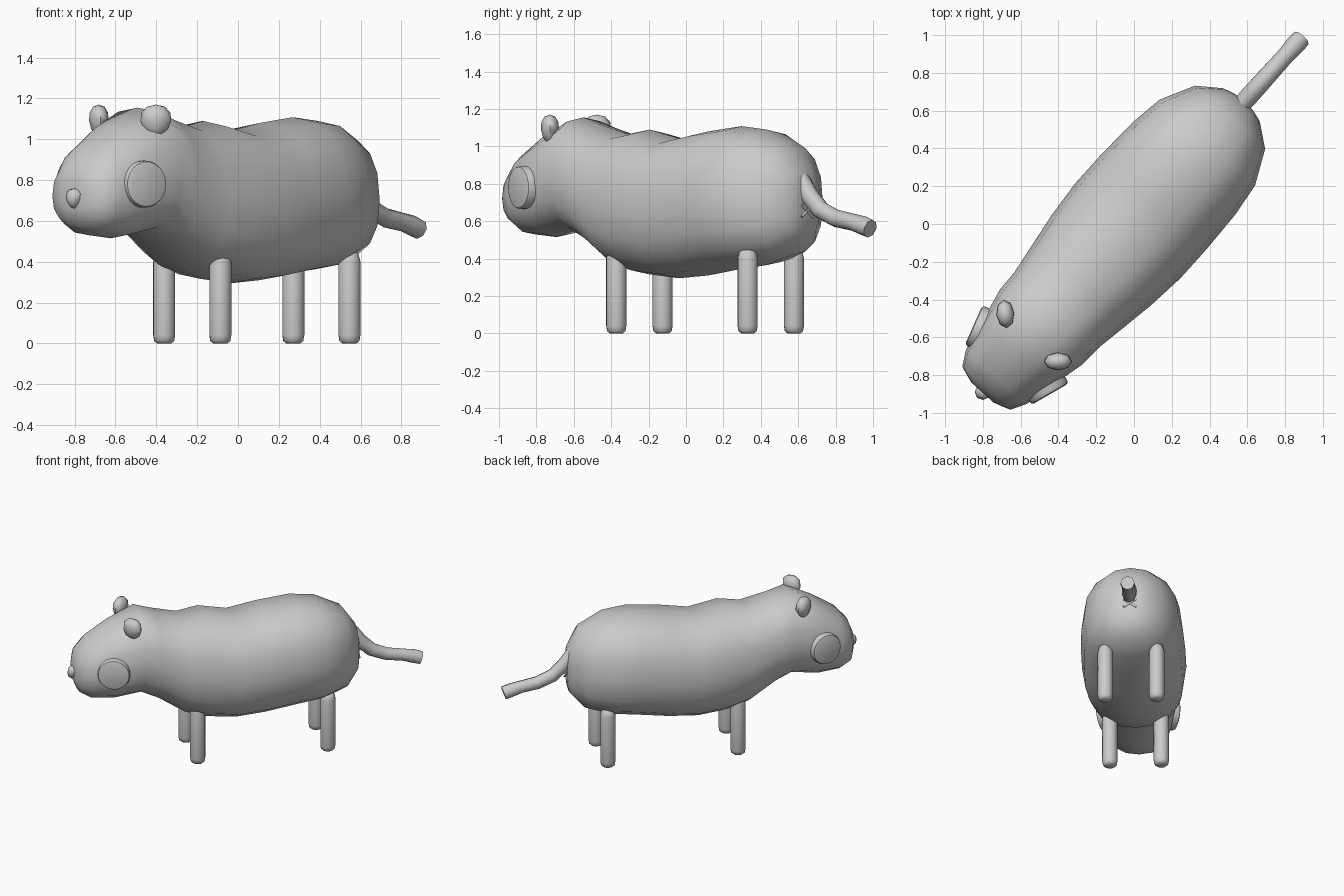
import bpy, bmesh, math
from mathutils import Matrix, Vector

cube = bpy.data.objects.get("Cube")
if cube:
    bpy.data.objects.remove(cube, do_unlink=True)

TURN = Matrix.Rotation(math.radians(48), 4, 'Z')  # nose-to-tail axis is local x

grey = bpy.data.materials.new("soft_grey")
grey.use_nodes = True
grey.diffuse_color = (0.6, 0.6, 0.6, 1)
grey.node_tree.nodes["Principled BSDF"].inputs["Base Color"].default_value = (0.6, 0.6, 0.6, 1)


def finish(name, bm, local=Matrix(), angle=60):
    bmesh.ops.recalc_face_normals(bm, faces=bm.faces)
    mesh = bpy.data.meshes.new(name)
    bm.to_mesh(mesh)
    bm.free()
    mesh.materials.append(grey)
    obj = bpy.data.objects.new(name, mesh)
    bpy.context.collection.objects.link(obj)
    obj.matrix_world = TURN @ local
    bpy.ops.object.select_all(action='DESELECT')
    obj.select_set(True)
    bpy.context.view_layer.objects.active = obj
    bpy.ops.object.shade_smooth_by_angle(angle=math.radians(angle))
    return obj


def skin(rings):
    """Join equal rings of points into a closed tube."""
    bm = bmesh.new()
    loops = [[bm.verts.new(p) for p in ring] for ring in rings]
    n = len(loops[0])
    for a, b in zip(loops, loops[1:]):
        for i in range(n):
            j = (i + 1) % n
            bm.faces.new((a[i], a[j], b[j], b[i]))
    bm.faces.new(loops[0])
    bm.faces.new(loops[-1])
    return bm


def power(value, p):
    return math.copysign(abs(value) ** p, value)


# Body and head: position along the spine, half width, bottom, top
SECTIONS = [
    (-1.20, .08, .65, .80), (-1.17, .17, .58, .88), (-1.09, .215, .53, .97),
    (-.93, .25, .515, 1.07), (-.735, .295, .55, 1.155), (-.61, .30, .49, 1.115),
    (-.42, .33, .365, 1.065), (-.26, .355, .315, 1.09), (-.05, .375, .295, 1.042),
    (.16, .375, .31, 1.08), (.40, .365, .345, 1.108), (.58, .34, .365, 1.09),
    (.76, .25, .42, 1.01), (.85, .13, .52, .88), (.87, .06, .62, .78)]


def section(u, half, low, high, sides=16):
    ring = []
    for i in range(sides):
        a = math.tau * i / sides
        s, c = power(math.sin(a), .85), power(math.cos(a), .85)
        mid = low + (high - low) * .47  # fullest just below the middle
        z = mid + s * ((high - mid) if s > 0 else (mid - low))
        ring.append((u, half * c, z))
    return ring


finish("body", skin([section(*s) for s in SECTIONS]))

# Legs: round posts with softened ends
LEG_PROFILE = [(.035, 0), (.05, .012), (.055, .04), (.055, .40), (.045, .44), (.02, .455)]
for end, u in (("front", -.335), ("back", .61)):
    for side, y in (("left", -.185), ("right", .185)):
        rings = [[(u + r * math.cos(math.tau * i / 12), y + r * math.sin(math.tau * i / 12), z)
                  for i in range(12)] for r, z in LEG_PROFILE]
        finish(f"{end}_{side}_leg", skin(rings))

for side, s in (("left", -1), ("right", 1)):
    # Eyes: bevelled discs turned slightly forward
    outward = Vector((-.31, s * .95, 0)).normalized()
    bm = bmesh.new()
    bmesh.ops.create_cone(bm, cap_ends=True, segments=24, radius1=.115, radius2=.115, depth=.08)
    rim = [e for e in bm.edges if all(v.co.z > 0 for v in e.verts)]
    bmesh.ops.bevel(bm, geom=rim, offset=.018, segments=2, affect='EDGES', profile=.5)
    place = Matrix.Translation(Vector((-.965, s * .268, .78)) - outward * .035)
    finish(f"{side}_eye", bm, place @ outward.to_track_quat('Z', 'Y').to_matrix().to_4x4(), 30)

    # Ears: flattened rounded blobs, narrower at the root
    bm = bmesh.new()
    bmesh.ops.create_uvsphere(bm, u_segments=8, v_segments=6, radius=1)
    for v in bm.verts:
        taper = 1 + .2 * v.co.z
        v.co = (v.co.x * .075 * taper, v.co.y * .048 * taper, v.co.z * .08)
    place = Matrix.Translation((-.81, s * .188, 1.09))
    finish(f"{side}_ear", bm, place @ Matrix.Rotation(s * math.radians(48), 4, 'Z'))

# Nose: small blunt button, pointed at the bottom
bm = bmesh.new()
bmesh.ops.create_uvsphere(bm, u_segments=8, v_segments=6, radius=1)
for v in bm.verts:
    width = .042 + .018 * v.co.z
    v.co = (v.co.x * .045, v.co.y * width, v.co.z * .05)
finish("nose", bm, Matrix.Translation((-1.195, 0, .71)))

# Tail: bent tube with a squared, slightly flared tip
TAIL = [(.79, .89, .03), (.84, .81, .045), (.89, .735, .05), (.97, .66, .05),
        (1.08, .615, .048), (1.2, .595, .046), (1.28, .575, .052), (1.325, .56, .05)]
rings = []
for k, (u, z, r) in enumerate(TAIL):
    a, b = TAIL[max(k - 1, 0)], TAIL[min(k + 1, len(TAIL) - 1)]
    along = Vector((b[0] - a[0], 0, b[1] - a[1])).normalized()
    up = along.cross(Vector((0, 1, 0)))
    rings.append([Vector((u, 0, z)) + r * (math.cos(math.tau * i / 8) * Vector((0, 1, 0))
                  + math.sin(math.tau * i / 8) * up) for i in range(8)])
finish("tail", skin(rings))

# Crossed slim bars under the tail
for name, tilt in (("first", 55), ("second", -55)):
    bm = bmesh.new()
    bmesh.ops.create_cone(bm, cap_ends=True, segments=6, radius1=.008, radius2=.008, depth=.11)
    finish(f"{name}_cross_bar", bm, Matrix.Translation((.872, 0, .655))
           @ Matrix.Rotation(math.radians(tilt), 4, 'X'))
